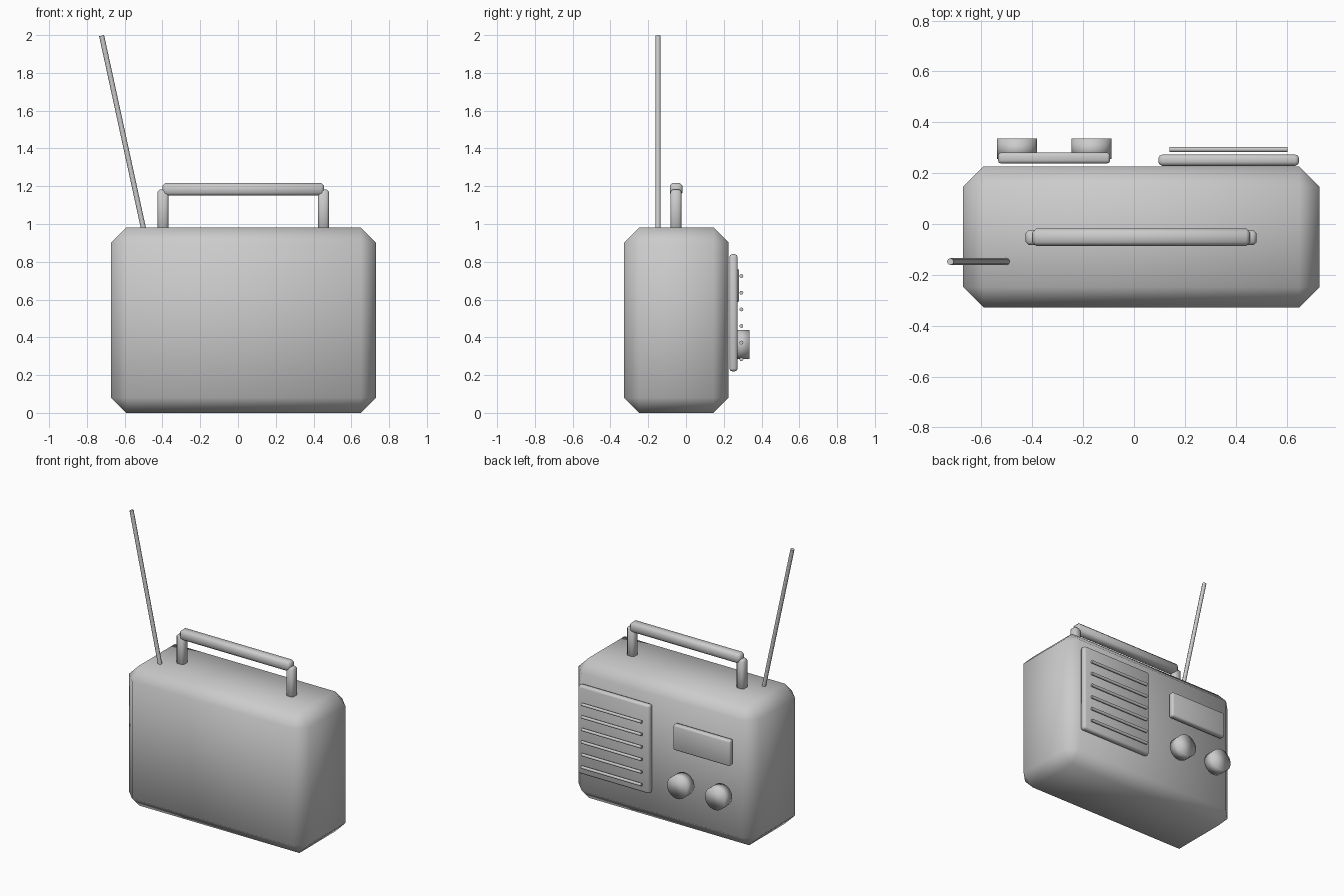
import bpy
import math
from mathutils import Vector

if "Cube" in bpy.data.objects:
    bpy.data.objects.remove(bpy.data.objects["Cube"])


def smooth(ob, angle=60):
    bpy.ops.object.select_all(action='DESELECT')
    ob.select_set(True)
    bpy.context.view_layer.objects.active = ob
    bpy.ops.object.shade_smooth_by_angle(angle=math.radians(angle))


def box(name, lo, hi, bevel, segments=1):
    lo, hi = Vector(lo), Vector(hi)
    bpy.ops.mesh.primitive_cube_add(size=1, location=(lo + hi) / 2)
    ob = bpy.context.object
    ob.name = name
    ob.scale = hi - lo
    bpy.ops.object.transform_apply(location=False, rotation=False, scale=True)
    mod = ob.modifiers.new("Bevel", 'BEVEL')
    mod.width = bevel
    mod.segments = segments
    bpy.ops.object.modifier_apply(modifier=mod.name)
    smooth(ob)
    return ob


def rod(name, a, b, radius, sides, angle=60):
    a, b = Vector(a), Vector(b)
    bpy.ops.mesh.primitive_cylinder_add(vertices=sides, radius=radius,
                                        depth=(b - a).length, location=(a + b) / 2)
    ob = bpy.context.object
    ob.name = name
    ob.rotation_euler = (b - a).to_track_quat('Z', 'Y').to_euler()
    smooth(ob, angle)
    return ob


# Chamfered case
box("case", (-0.672, -0.328, 0), (0.73, 0.226, 0.982), 0.08)

# Speaker panel with six grille bars
box("speaker_panel", (0.096, 0.229, 0.22), (0.649, 0.273, 0.84), 0.015, 2)
for i in range(6):
    z = 0.284 + i * 0.088
    rod(f"grille_bar_{i + 1}", (0.139, 0.293, z), (0.604, 0.293, z), 0.0105, 8)

# Tuning display
box("display", (-0.535, 0.238, 0.585), (-0.094, 0.281, 0.765), 0.012, 2)

# Knobs
for side, x in (("left", -0.46), ("right", -0.167)):
    rod(f"knob_{side}", (x, 0.256, 0.362), (x, 0.337, 0.362), 0.078, 24, 100)

# Carrying handle
for side, x in (("left", -0.397), ("right", 0.453)):
    box(f"handle_post_{side}", (x - 0.029, -0.083, 0.96), (x + 0.029, -0.024, 1.182), 0.012)
box("handle_bar", (-0.4, -0.086, 1.15), (0.456, -0.018, 1.218), 0.015)

# Tilted antenna
rod("antenna", (-0.497, -0.148, 0.96), (-0.722, -0.148, 1.997), 0.0135, 8)
